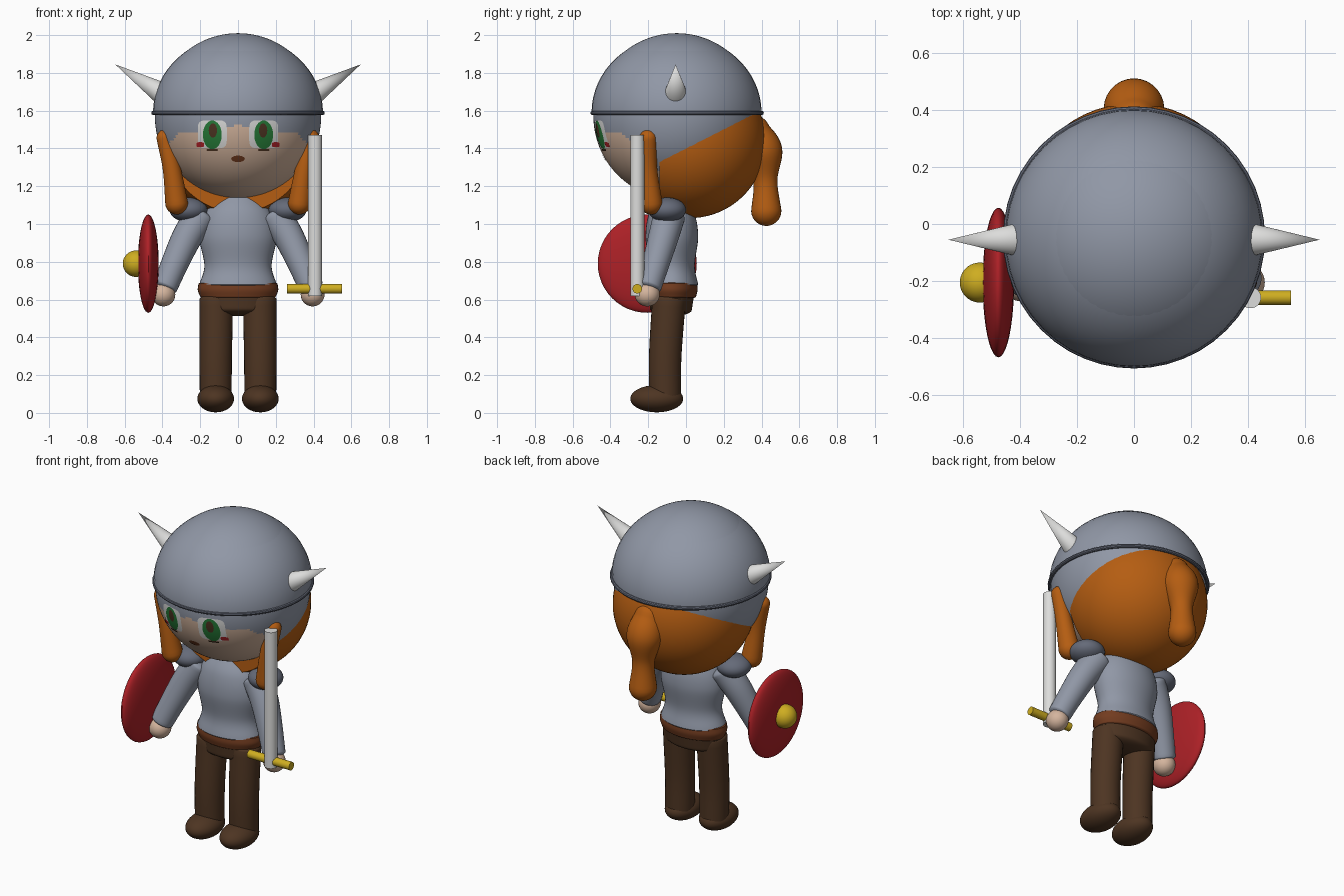
import bpy, bmesh, math
from mathutils import Vector

cube = bpy.data.objects.get("Cube")
if cube:
    bpy.data.objects.remove(cube, do_unlink=True)


def material(name, *rgb):
    m = bpy.data.materials.new(name)
    m.use_nodes = True
    m.diffuse_color = (*rgb, 1)
    m.node_tree.nodes["Principled BSDF"].inputs["Base Color"].default_value = (*rgb, 1)
    return m


STEEL = material("steel grey", 0.28, 0.31, 0.38)
DARK = material("dark steel", 0.13, 0.145, 0.19)
WHITE = material("bone white", 0.72, 0.72, 0.71)
ORANGE = material("orange hair", 0.46, 0.11, 0.006)
BROWN = material("dark brown", 0.075, 0.035, 0.016)
LEATHER = material("leather", 0.17, 0.045, 0.014)
RED = material("red", 0.42, 0.015, 0.02)
GOLD = material("gold", 0.62, 0.42, 0.015)
SKIN = material("skin", 0.66, 0.46, 0.34)
GREEN = material("green", 0.02, 0.2, 0.04)

HEAD = Vector((0, -0.05, 1.57))
HEAD_R = 0.44


def finish(name, bm, *mats):
    bmesh.ops.recalc_face_normals(bm, faces=bm.faces)
    me = bpy.data.meshes.new(name)
    bm.to_mesh(me)
    bm.free()
    for m in mats:
        me.materials.append(m)
    ob = bpy.data.objects.new(name, me)
    bpy.context.collection.objects.link(ob)
    bpy.ops.object.select_all(action='DESELECT')
    ob.select_set(True)
    bpy.context.view_layer.objects.active = ob
    bpy.ops.object.shade_smooth_by_angle(angle=math.radians(40))
    return ob


def ball_mesh(center, radii, seg=40, rings=24):
    bm = bmesh.new()
    bmesh.ops.create_uvsphere(bm, u_segments=seg, v_segments=rings, radius=1)
    bmesh.ops.scale(bm, vec=radii, verts=bm.verts)
    bmesh.ops.translate(bm, vec=center, verts=bm.verts)
    return bm


def ball(name, center, radii, mat):
    return finish(name, ball_mesh(center, radii), mat)


def cut(bm, co, no):
    """Keep the side the normal points to and close the opening."""
    geom = bm.verts[:] + bm.edges[:] + bm.faces[:]
    res = bmesh.ops.bisect_plane(bm, geom=geom, plane_co=co, plane_no=no, clear_inner=True)
    edges = [e for e in res['geom_cut'] if isinstance(e, bmesh.types.BMEdge)]
    bmesh.ops.holes_fill(bm, edges=edges)


def cone(name, a, b, r1, r2, mat, seg=32):
    a, b = Vector(a), Vector(b)
    bm = bmesh.new()
    bmesh.ops.create_cone(bm, cap_ends=True, segments=seg, radius1=r1, radius2=r2, depth=(b - a).length)
    rot = (b - a).to_track_quat('Z', 'Y').to_matrix()
    bmesh.ops.rotate(bm, matrix=rot, verts=bm.verts)
    bmesh.ops.translate(bm, vec=(a + b) / 2, verts=bm.verts)
    return finish(name, bm, mat)


def tube(name, pts, mat, flat=1, dome=1, seg=28, steps=8):
    """Smooth limb through (x, y, z, radius) points with rounded ends."""
    p = [Vector(q) for q in pts]
    p = [2 * p[0] - p[1]] + p + [2 * p[-1] - p[-2]]
    path = []
    for i in range(1, len(p) - 2):
        a, b, c, d = p[i - 1:i + 3]
        for k in range(steps):
            t = k / steps
            path.append((2 * b + (c - a) * t + (2 * a - 5 * b + 4 * c - d) * t ** 2
                         + (3 * b - a - 3 * c + d) * t ** 3) / 2)
    path.append(p[-2])
    rows = []
    n = len(path)
    for i, q in enumerate(path):
        tan = (path[min(i + 1, n - 1)].xyz - path[max(i - 1, 0)].xyz).normalized()
        rows.append((q.xyz, tan, q.w))

    def cap(row, sign):
        c, tan, r = row
        angles = [math.radians(g) for g in range(12, 90, 12)]
        return [(c + sign * tan * r * dome * math.sin(g), tan, r * math.cos(g)) for g in angles]

    rows = cap(rows[0], -1)[::-1] + rows + cap(rows[-1], 1)
    bm = bmesh.new()
    loops = []
    for c, tan, r in rows:
        u = Vector((0, 1, 0)).cross(tan).normalized()
        v = tan.cross(u) * flat
        angles = [math.tau * k / seg for k in range(seg)]
        loops.append([bm.verts.new(c + r * (u * math.cos(g) + v * math.sin(g))) for g in angles])
    for a, b in zip(loops, loops[1:]):
        for k in range(seg):
            j = (k + 1) % seg
            bm.faces.new((a[k], a[j], b[j], b[k]))
    bm.faces.new(loops[0])
    bm.faces.new(loops[-1])
    return finish(name, bm, mat)


def face_patch(name, x, z, w, h, mat, lift, power=2):
    """Thin painted patch that follows the curve of the face."""
    bm = bmesh.new()
    seg, rings = 32, 6

    def on_face(px, pz):
        depth = math.sqrt((HEAD_R + lift) ** 2 - px ** 2 - (pz - HEAD.z) ** 2)
        return bm.verts.new((px, HEAD.y - depth, pz))

    def bulge(c):
        return math.copysign(abs(c) ** (2 / power), c)

    mid = on_face(x, z)
    last = None
    for i in range(1, rings + 1):
        f = i / rings
        angles = [math.tau * k / seg for k in range(seg)]
        row = [on_face(x + w * f * bulge(math.cos(g)), z + h * f * bulge(math.sin(g))) for g in angles]
        for k in range(seg):
            j = (k + 1) % seg
            bm.faces.new((last[k], last[j], row[j], row[k]) if last else (mid, row[j], row[k]))
        last = row
    ob = finish(name, bm, mat)
    if sum(f.normal.y for f in ob.data.polygons) > 0:
        ob.data.flip_normals()
    return ob


# Head: skin face inside a scalloped grey hood
bm = ball_mesh(HEAD, (HEAD_R,) * 3, 128, 96)
for f in bm.faces:
    x, y, z = f.calc_center_median()
    edge = 1.51 - 0.32 * (y + 0.47) + 0.012 * math.cos(x * 42)
    f.material_index = int(z > edge or (y > -0.2 and z > 1.28))
finish("head", bm, SKIN, STEEL)

# Helmet with rim and horns
bm = ball_mesh(HEAD + Vector((0, 0, 0.02)), (0.45, 0.45, 0.41), 48, 32)
cut(bm, (0, 0, 1.585), (0, 0, 1))
finish("helmet", bm, STEEL)
bpy.ops.mesh.primitive_torus_add(location=(0, -0.047, 1.588), major_radius=0.447, minor_radius=0.012,
                                 major_segments=48, minor_segments=10)
rim = bpy.context.object
rim.name = "helmet_rim"
rim.data.materials.append(DARK)
bpy.ops.object.shade_smooth_by_angle()

# Hair mass and ponytail
bm = ball_mesh((0, 0.018, 1.436), (0.405,) * 3, 56, 40)
cut(bm, (0, -0.14, 0), (0, 1, 0))
finish("hair", bm, ORANGE)
tube("ponytail", [(0, 0.36, 1.49, 0.085), (0, 0.405, 1.38, 0.106), (0, 0.42, 1.23, 0.064),
                  (0, 0.425, 1.07, 0.08)], ORANGE)

# Mouth
face_patch("mouth", 0, 1.345, 0.036, 0.017, LEATHER, 0.003)

# Torso, belt and hips
tube("torso", [(0, -0.075, 0.68, 0.205), (0, -0.075, 0.78, 0.178), (0, -0.075, 0.93, 0.205),
               (0, -0.075, 1.05, 0.18), (0, -0.07, 1.14, 0.11)], STEEL, flat=0.68, dome=0.1, seg=40)
tube("belt", [(0, -0.075, 0.615, 0.2), (0, -0.075, 0.65, 0.213), (0, -0.075, 0.685, 0.209)],
     LEATHER, flat=0.64, dome=0.08, seg=40)
tube("hips", [(0, -0.08, 0.55, 0.185), (0, -0.077, 0.63, 0.2)], BROWN, flat=0.6, dome=0.2, seg=40)

for side, s in (("left", 1), ("right", -1)):
    # Headgear and hair at the side
    cone(side + "_horn", (s * 0.4, -0.055, 1.69), (s * 0.65, -0.055, 1.845), 0.06, 0, WHITE)
    tube(side + "_braid", [(s * 0.385, -0.2, 1.455, 0.046), (s * 0.35, -0.2, 1.29, 0.048),
                           (s * 0.325, -0.185, 1.11, 0.06)], ORANGE)
    # Eye
    face_patch(side + "_eye_white", s * 0.136, 1.475, 0.077, 0.074, WHITE, 0.002, 5)
    face_patch(side + "_iris", s * 0.136, 1.472, 0.05, 0.076, GREEN, 0.004)
    face_patch(side + "_pupil", s * 0.133, 1.495, 0.022, 0.038, BROWN, 0.006)
    face_patch(side + "_cheek", s * 0.2, 1.42, 0.02, 0.013, RED, 0.005, 4)
    face_patch(side + "_lower_lash", s * 0.136, 1.392, 0.03, 0.006, BROWN, 0.006, 4)
    # Arm
    tube(side + "_sleeve", [(s * 0.2, -0.09, 1.04, 0.085), (s * 0.27, -0.12, 0.93, 0.08),
                            (s * 0.335, -0.16, 0.79, 0.072), (s * 0.385, -0.195, 0.67, 0.066)],
         STEEL, dome=0.35)
    ball(side + "_shoulder_pad", (s * 0.262, -0.1, 1.075), (0.1, 0.1, 0.065), DARK)
    ball(side + "_hand", (s * 0.395, -0.205, 0.627), (0.063, 0.066, 0.063), SKIN)
    # Leg
    tube(side + "_leg", [(s * 0.118, -0.11, 0.07, 0.084), (s * 0.118, -0.11, 0.3, 0.086),
                         (s * 0.115, -0.09, 0.6, 0.089)], BROWN, dome=0.3)
    ball(side + "_foot", (s * 0.118, -0.155, 0.075), (0.097, 0.14, 0.072), BROWN)

# Shield on the right arm
ball("shield", (-0.475, -0.205, 0.79), (0.055, 0.262, 0.26), RED)
ball("shield_boss", (-0.54, -0.205, 0.79), (0.07, 0.07, 0.07), GOLD)

# Sword in the left hand
cone("sword_blade", (0.408, -0.258, 0.62), (0.408, -0.258, 1.47), 0.037, 0.037, WHITE)
cone("sword_guard", (0.26, -0.258, 0.657), (0.55, -0.258, 0.657), 0.025, 0.025, GOLD)
